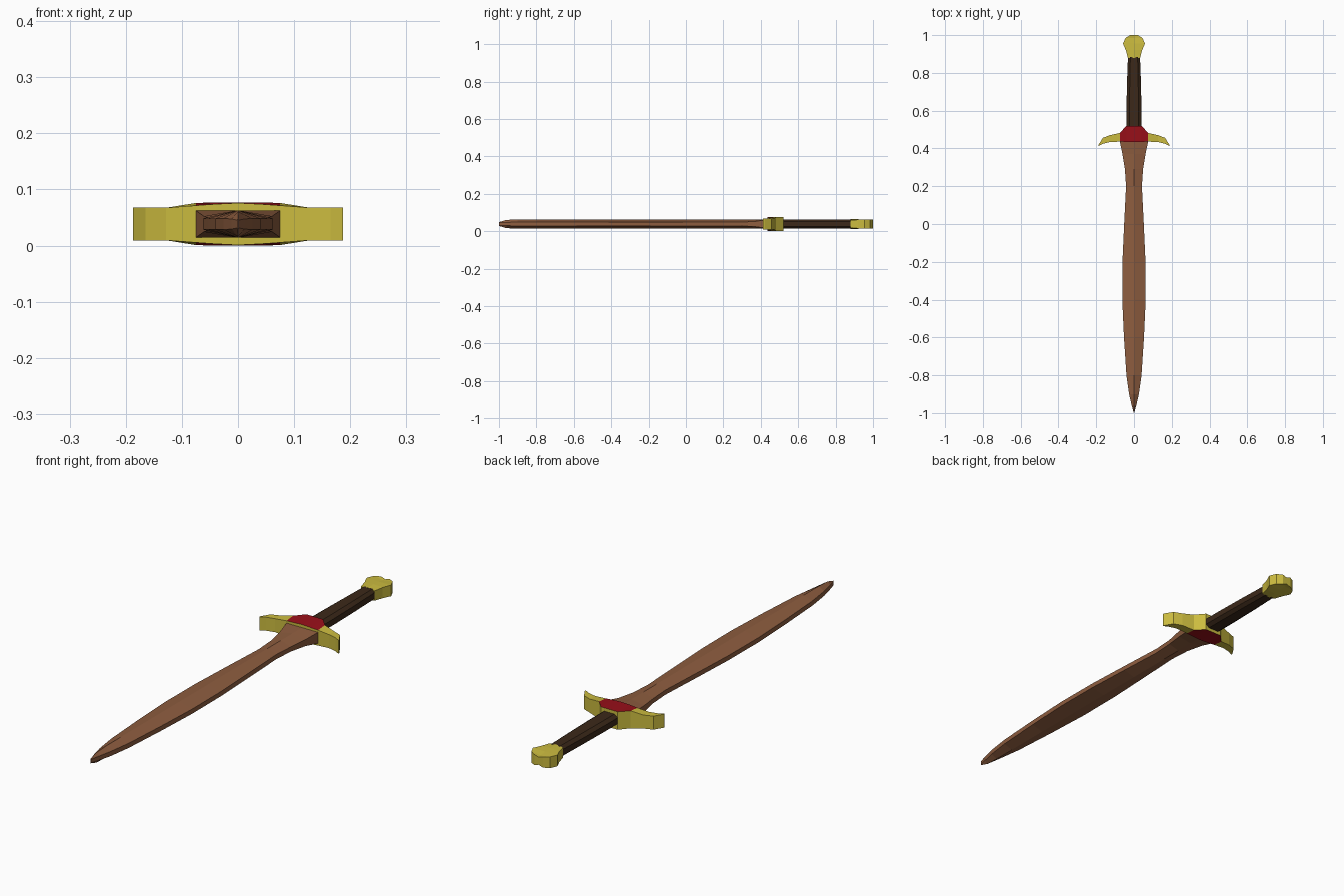
import bpy, bmesh

if "Cube" in bpy.data.objects:
    bpy.data.objects.remove(bpy.data.objects["Cube"])

CZ = 0.0385  # height of the sword's mid plane


def material(name, rgb):
    m = bpy.data.materials.new(name)
    m.diffuse_color = (*rgb, 1)
    m.use_nodes = True
    m.node_tree.nodes["Principled BSDF"].inputs["Base Color"].default_value = m.diffuse_color
    return m


BRONZE = material("bronze", (0.27, 0.11, 0.05))
GOLD = material("gold", (0.60, 0.50, 0.05))
RED = material("red", (0.32, 0.005, 0.01))
LEATHER = material("leather", (0.045, 0.022, 0.01))


def loft(name, rings, mats, pick=None):
    """Skin a list of equal-length rings, cap both ends, keep flat shading."""
    bm = bmesh.new()
    loops = [[bm.verts.new(p) for p in ring] for ring in rings]
    n = len(loops[0])
    for a, b in zip(loops, loops[1:]):
        for i in range(n):
            j = (i + 1) % n
            bm.faces.new((a[i], a[j], b[j], b[i]))
    bm.faces.new(loops[0])
    bm.faces.new(loops[-1])
    bmesh.ops.recalc_face_normals(bm, faces=bm.faces)
    if pick:
        for f in bm.faces:
            f.material_index = pick(f)
    me = bpy.data.meshes.new(name)
    bm.to_mesh(me)
    bm.free()
    for m in mats:
        me.materials.append(m)
    ob = bpy.data.objects.new(name, me)
    bpy.context.collection.objects.link(ob)
    return ob


def ring(y, quarter):
    """Mirror a quarter section (edge to centre) into a full ring at y."""
    top = quarter + [(-x, z) for x, z in reversed(quarter) if x > 0]
    full = top + [(x, -z) for x, z in reversed(top)]
    return [(x, y, CZ + z) for x, z in full]


# Blade: y, half width, half edge thickness, half ridge thickness
blade = [(0.437, 0.075, 0.024, 0.0245), (0.37, 0.061, 0.014, 0.0245),
         (0.29, 0.048, 0.010, 0.0245), (0.20, 0.042, 0.010, 0.0245),
         (0.0, 0.052, 0.010, 0.0245), (-0.20, 0.061, 0.010, 0.0245),
         (-0.40, 0.062, 0.010, 0.0245), (-0.60, 0.053, 0.010, 0.0245),
         (-0.80, 0.040, 0.010, 0.0245), (-0.90, 0.026, 0.010, 0.0245),
         (-0.96, 0.012, 0.009, 0.022), (-1.0, 0.001, 0.007, 0.010)]
loft("blade", [ring(y, [(w, e), (0, h)]) for y, w, e, h in blade], [BRONZE])

# Grip: eight-sided, slightly tapered
grip = [(0.50, 0.040), (0.60, 0.040), (0.75, 0.037), (0.885, 0.032)]
loft("grip", [ring(y, [(w, 0.013), (w * 0.6, 0.0245)]) for y, w in grip], [LEATHER])

# Pommel: flared slab with a dished middle at the end
pommel = [(0.88, 0.033, 0.021, 0.0255), (0.92, 0.043, 0.023, 0.0255),
          (0.955, 0.058, 0.024, 0.023), (0.985, 0.045, 0.024, 0.018),
          (1.0, 0.020, 0.023, 0.016)]
loft("pommel", [ring(y, [(w, e), (0, h)]) for y, w, e, h in pommel], [GOLD])

# Guard: x, front y, back y, half height at front and back
half = [(0.0, 0.435, 0.52, 0.0375, 0.0385), (0.04, 0.435, 0.52, 0.0355, 0.0385),
        (0.075, 0.436, 0.482, 0.033, 0.0375), (0.128, 0.434, 0.470, 0.029, 0.029),
        (0.165, 0.425, 0.456, 0.029, 0.029), (0.187, 0.413, 0.420, 0.029, 0.029)]
ribs = [(-x, *r) for x, *r in reversed(half[1:])] + half
loft("guard", [[(x, f, CZ - hf), (x, b, CZ - hb), (x, b, CZ + hb), (x, f, CZ + hf)]
               for x, f, b, hf, hb in ribs], [GOLD, RED],
     lambda f: int(abs(f.normal.z) > 0.7 and abs(f.calc_center_median().x) < 0.075))
